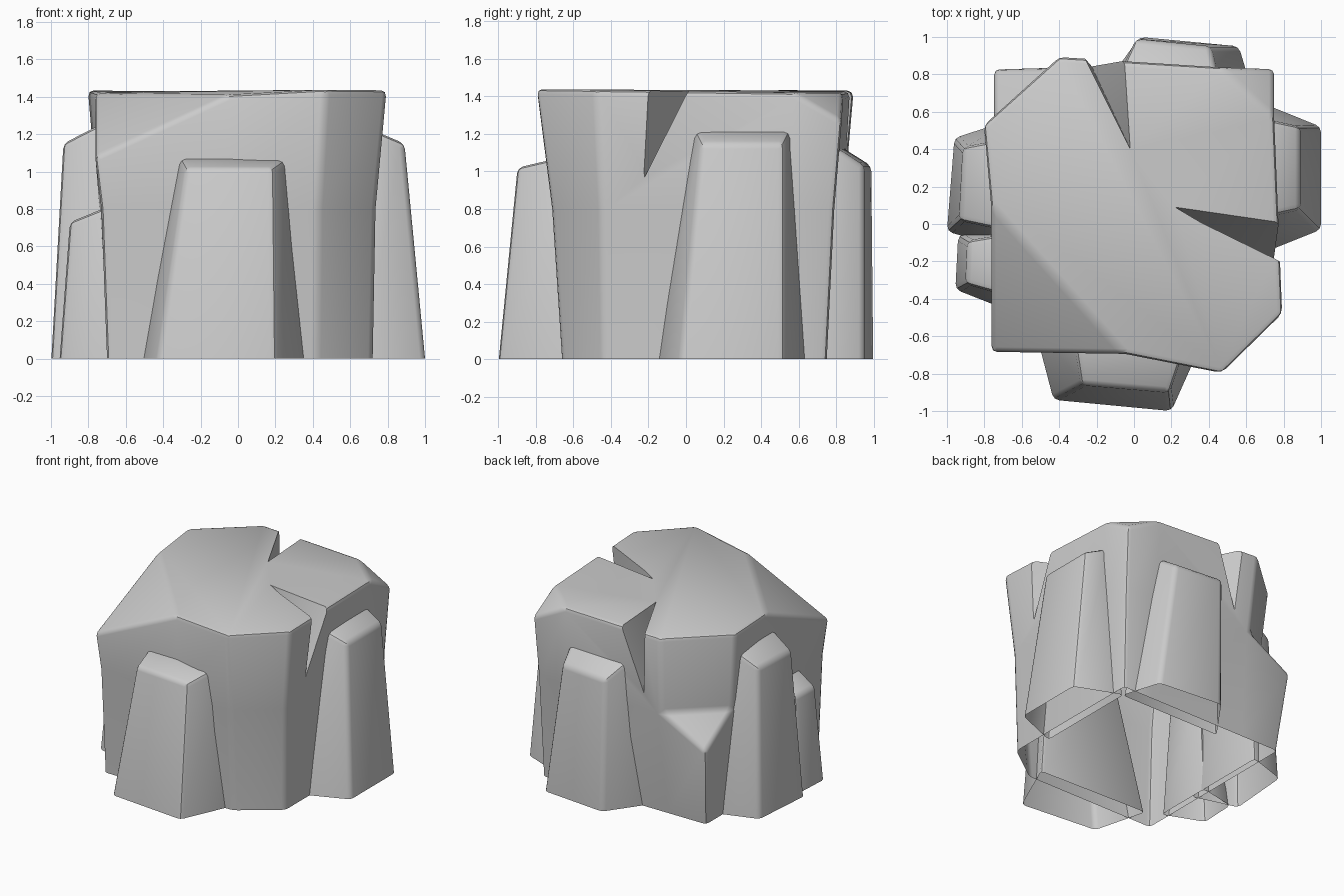
import bpy, bmesh
from mathutils import Vector

if "Cube" in bpy.data.objects:
    bpy.data.objects.remove(bpy.data.objects["Cube"])


def add_object(name, bm):
    bmesh.ops.recalc_face_normals(bm, faces=bm.faces[:])
    me = bpy.data.meshes.new(name)
    bm.to_mesh(me)
    bm.free()
    ob = bpy.data.objects.new(name, me)
    bpy.context.collection.objects.link(ob)
    return ob


def activate(ob):
    bpy.ops.object.select_all(action='DESELECT')
    ob.select_set(True)
    bpy.context.view_layer.objects.active = ob


def bevel(ob, width):
    m = ob.modifiers.new("bevel", 'BEVEL')
    m.width = width
    m.segments = 2
    m.limit_method = 'ANGLE'
    m.angle_limit = 0.35
    activate(ob)
    bpy.ops.object.modifier_apply(modifier=m.name)


def open_bottom(ob):
    # Trim everything under the ground and leave the base open
    bm = bmesh.new()
    bm.from_mesh(ob.data)
    bmesh.ops.bisect_plane(bm, geom=bm.verts[:] + bm.edges[:] + bm.faces[:],
                           plane_co=(0, 0, 0), plane_no=(0, 0, -1), clear_outer=True)
    bm.to_mesh(ob.data)
    bm.free()
    activate(ob)
    bpy.ops.object.shade_smooth_by_angle(angle=0.6)


# Stump trunk: columns of (base xy, middle xyz, top xyz), counter-clockwise from front left
columns = [
    ((-.70, -.66), (-.73, -.67, .80), (-.765, -.685, 1.08)),
    ((-.05, -.66), (-.05, -.68, .80), (-.05, -.695, 1.41)),
    ((.42, -.66), (.43, -.715, .80), (.47, -.80, 1.44)),
    ((.72, -.44), (.735, -.45, .80), (.795, -.48, 1.435)),
    ((.72, .57), (.735, .57, .80), (.75, .57, 1.42)),
    ((.72, .75), (.735, .79, .80), (.75, .83, 1.27)),
    ((.46, .75), (.46, .79, .80), (.46, .84, 1.42)),
    ((-.37, .75), (-.37, .84, .82), (-.40, .895, 1.43)),
    ((-.70, .75), (-.75, .83, .61), None),
    ((-.70, .49), (-.75, .49, .82), (-.805, .53, 1.435)),
    ((-.70, .10), (-.74, .10, .80), (-.765, .10, 1.42)),
]
bm = bmesh.new()
under = [bm.verts.new((*c[0], -.2)) for c in columns]
base = [bm.verts.new((*c[0], 0)) for c in columns]
mid = [bm.verts.new(c[1]) for c in columns]
top = [bm.verts.new(c[2]) if c[2] else None for c in columns]
n = len(columns)
for i in range(n):
    j = (i + 1) % n
    bm.faces.new((under[i], under[j], base[j], base[i]))
    bm.faces.new((base[i], base[j], mid[j], mid[i]))
    if top[i] and top[j]:
        bm.faces.new((mid[i], mid[j], top[j], top[i]))
# Chipped back-left corner, two sloped top corners, flat top
bm.faces.new((mid[7], mid[8], mid[9]))
bm.faces.new((mid[7], mid[9], top[9], top[7]))
bm.faces.new((top[10], top[0], top[1]))
bm.faces.new((top[4], top[5], top[6]))
bm.faces.new([top[i] for i in (1, 2, 3, 4, 6, 7, 9, 10)])
bm.faces.new(under[::-1])
trunk = add_object("stump_trunk", bm)
bevel(trunk, .03)


# Wedge splits in the top
def split(tip, a, b, low):
    t = Vector(tip)
    a, b, low = (t + (Vector(p) - t) * 1.35 for p in (a, b, low))
    up = Vector((0, 0, .15))
    bm = bmesh.new()
    for p in (t, a, b, low, t + up, a + up, b + up):
        bm.verts.new(p)
    bmesh.ops.convex_hull(bm, input=bm.verts[:])
    cutter = add_object("split_cutter", bm)
    cutter.hide_render = True
    m = trunk.modifiers.new("split", 'BOOLEAN')
    m.operation = 'DIFFERENCE'
    m.solver = 'EXACT'
    m.object = cutter
    activate(trunk)
    bpy.ops.object.modifier_apply(modifier=m.name)
    bpy.data.objects.remove(cutter)


split((.22, .09, 1.425), (.77, .01, 1.425), (.79, -.19, 1.425), (.74, -.22, .97))
split((-.02, .40, 1.425), (-.26, .88, 1.425), (-.05, .86, 1.425), (-.22, .83, .95))
open_bottom(trunk)


# Buttress roots: outer pair then inner pair of corners, at ground and at the top
def root(name, ground, crown, z_out, z_in):
    bm = bmesh.new()
    hi = [Vector((*p, z)) for p, z in zip(crown, (z_out, z_out, z_in, z_in))]
    lo = [Vector((*p, 0)) for p in ground]
    sunk = [l + (l - h) * .15 for l, h in zip(lo, hi)]
    h = [bm.verts.new(p) for p in hi]
    s = [bm.verts.new(p) for p in sunk]
    bm.faces.new(h)
    bm.faces.new(s[::-1])
    for i in range(4):
        j = (i + 1) % 4
        bm.faces.new((s[i], s[j], h[j], h[i]))
    ob = add_object(name, bm)
    bevel(ob, .03)
    open_bottom(ob)


root("front_root", [(-.43, -.94), (.20, -1.0), (.40, -.55), (-.54, -.52)],
     [(-.28, -.86), (.19, -.90), (.29, -.60), (-.32, -.60)], 1.02, 1.09)
root("right_root", [(1.0, -.03), (1.0, .52), (.65, .66), (.65, -.17)],
     [(.89, .08), (.89, .52), (.70, .56), (.70, .04)], 1.15, 1.23)
root("back_root", [(.56, .95), (.03, 1.0), (-.22, .65), (.65, .65)],
     [(.41, .95), (.01, .99), (-.10, .75), (.46, .72)], 1.03, 1.18)
root("left_root", [(-.96, .46), (-1.0, -.04), (-.65, -.14), (-.65, .56)],
     [(-.915, .41), (-.935, .02), (-.70, -.03), (-.70, .45)], 1.15, 1.27)
root("small_left_root", [(-.94, -.06), (-.955, -.35), (-.65, -.47), (-.65, 0)],
     [(-.89, -.09), (-.90, -.32), (-.65, -.39), (-.65, -.05)], .73, .83)
